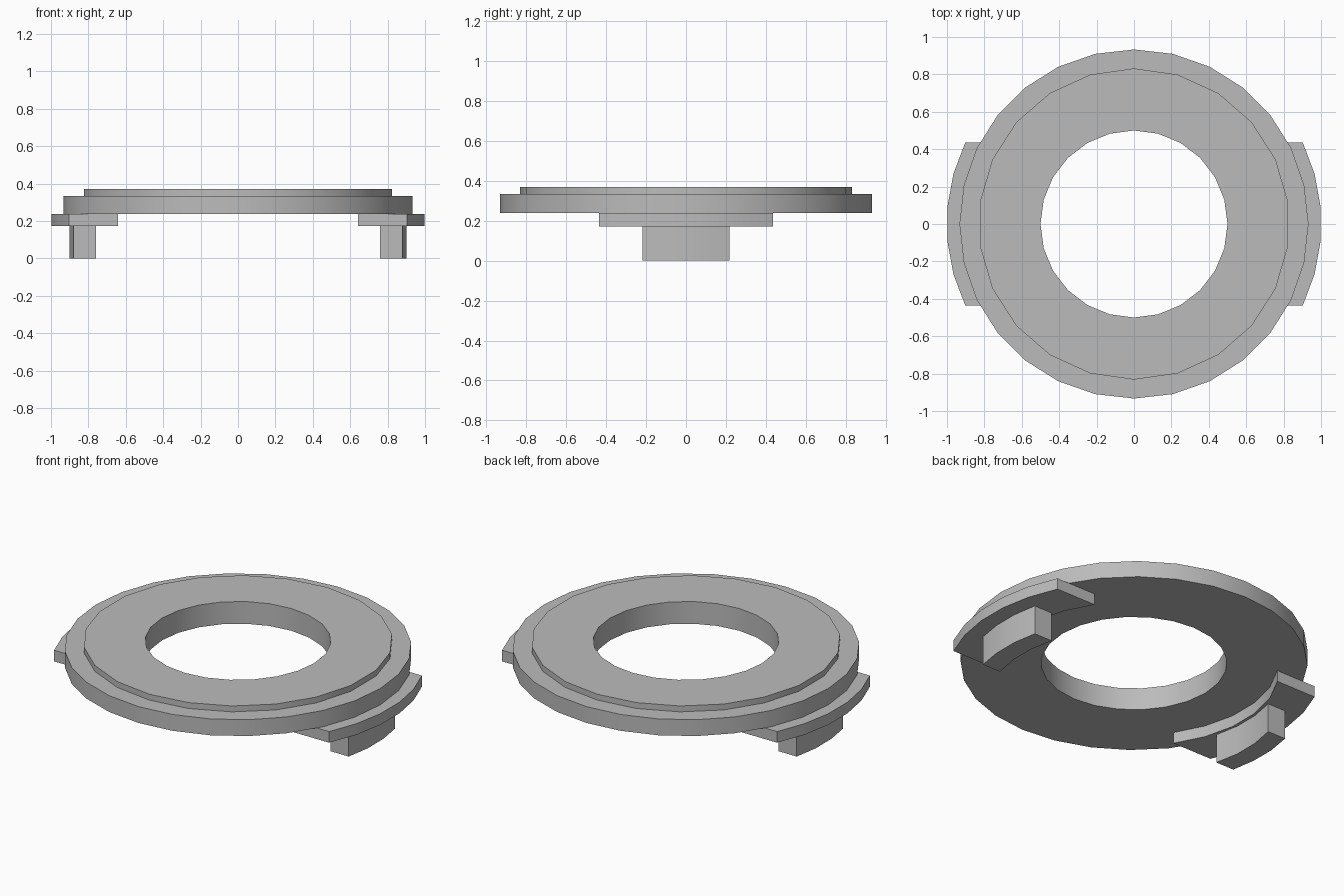
import bpy, bmesh
from math import sin, cos, pi, asin, radians

cube = bpy.data.objects.get("Cube")
if cube:
    bpy.data.objects.remove(cube, do_unlink=True)

grey = bpy.data.materials.new("plain grey")
grey.use_nodes = True
colour = (0.5, 0.5, 0.5, 1)
grey.diffuse_color = colour
grey.node_tree.nodes["Principled BSDF"].inputs["Base Color"].default_value = colour


def circle(radius, sides):
    """Closed loop with a corner on the +y axis."""
    return [(radius * sin(2 * pi * i / sides), radius * cos(2 * pi * i / sides))
            for i in range(sides)]


def arc(radius, half_width, segments):
    """Arc around +x, cut off at y = +/- half_width."""
    end = asin(half_width / radius)
    angles = [end * (2 * i / segments - 1) for i in range(segments + 1)]
    return [(radius * cos(a), radius * sin(a)) for a in angles]


def prism(name, loops, bottom, top):
    """Fill the area between the loops and extrude it upwards."""
    bm = bmesh.new()
    for loop in loops:
        verts = [bm.verts.new((x, y, bottom)) for x, y in loop]
        for a, b in zip(verts, verts[1:] + verts[:1]):
            bm.edges.new((a, b))
    bmesh.ops.triangle_fill(bm, edges=bm.edges[:], use_beauty=True, normal=(0, 0, 1))
    result = bmesh.ops.extrude_face_region(bm, geom=bm.faces[:], use_keep_orig=True)
    raised = [g for g in result["geom"] if isinstance(g, bmesh.types.BMVert)]
    bmesh.ops.translate(bm, verts=raised, vec=(0, 0, top - bottom))
    bmesh.ops.recalc_face_normals(bm, faces=bm.faces[:])
    mesh = bpy.data.meshes.new(name)
    bm.to_mesh(mesh)
    bm.free()
    mesh.materials.append(grey)
    obj = bpy.data.objects.new(name, mesh)
    bpy.context.collection.objects.link(obj)
    bpy.ops.object.select_all(action='DESELECT')
    obj.select_set(True)
    bpy.context.view_layer.objects.active = obj
    bpy.ops.object.shade_smooth_by_angle(angle=radians(30))


# Stacked rings around the round opening
hole = circle(0.5, 24)
prism("flange_ring", [circle(0.933, 28), hole], 0.238, 0.335)
prism("raised_ring", [circle(0.832, 22), hole], 0.335, 0.37)

# Curved tab and foot on each side
for side, sign in (("left", 1), ("right", -1)):
    for part, outer, inner, half, segments, bottom, top in (
            ("tab", 1.002, 0.775, 0.435, 5, 0.172, 0.238),
            ("foot", 0.905, 0.79, 0.217, 3, 0.0, 0.172)):
        outline = arc(outer, half, segments) + arc(inner, half, segments)[::-1]
        prism(f"{side}_{part}", [[(sign * x, y) for x, y in outline]], bottom, top)
